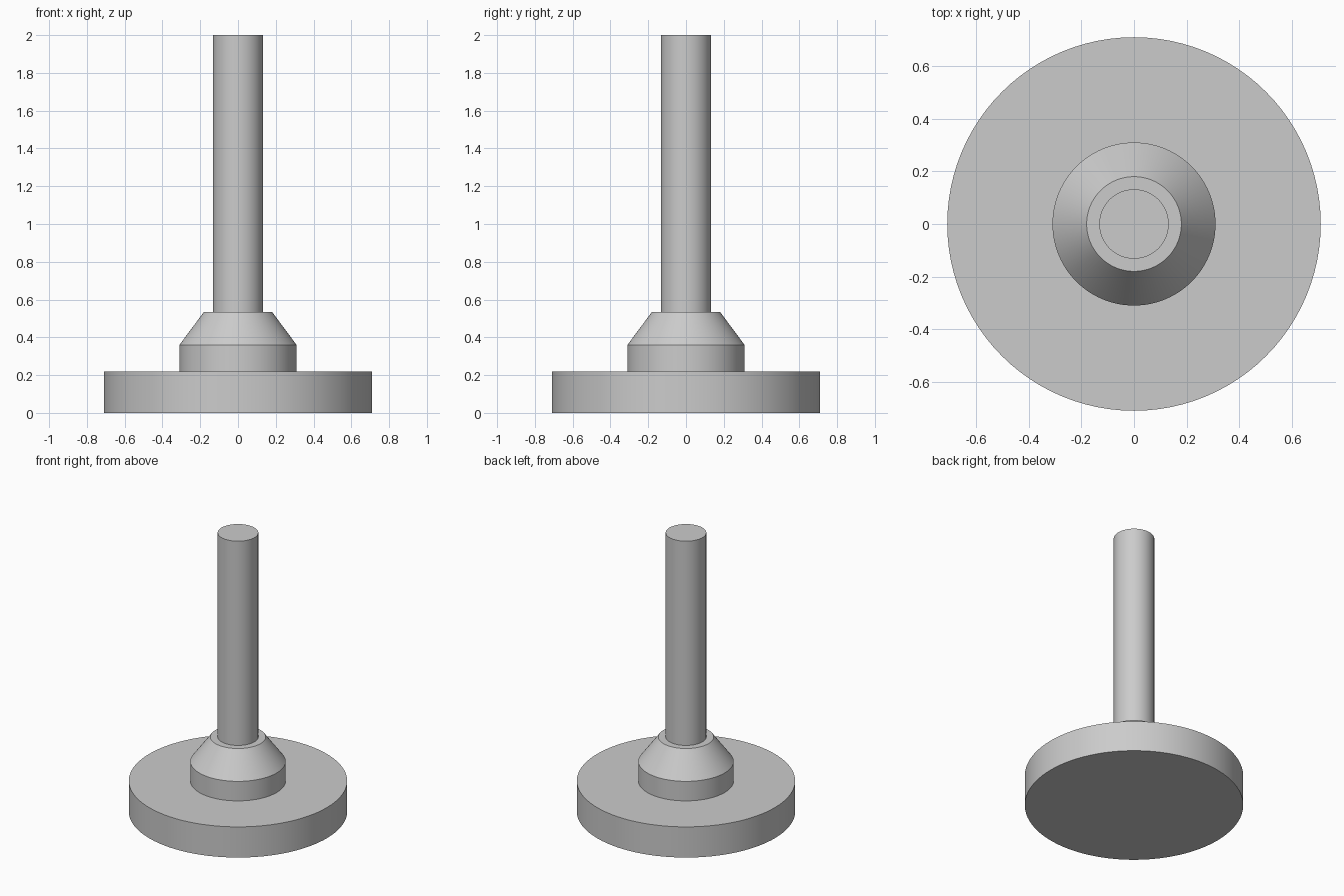
import bpy
import bmesh
from math import cos, sin, tau

cube = bpy.data.objects.get("Cube")
if cube:
    bpy.data.objects.remove(cube, do_unlink=True)

SEGMENTS = 96

grey = bpy.data.materials.new("plain_grey")
grey.use_nodes = True
colour = (0.6, 0.6, 0.6, 1)
grey.diffuse_color = colour
grey.node_tree.nodes["Principled BSDF"].inputs["Base Color"].default_value = colour


def turned_part(name, profile):
    """Closed solid of revolution from (radius, height) points, bottom to top."""
    bm = bmesh.new()
    rings = []
    for radius, z in profile:
        rings.append([bm.verts.new((radius * cos(tau * i / SEGMENTS),
                                    radius * sin(tau * i / SEGMENTS), z))
                      for i in range(SEGMENTS)])
    for low, high in zip(rings, rings[1:]):
        for i in range(SEGMENTS):
            j = (i + 1) % SEGMENTS
            bm.faces.new((low[i], low[j], high[j], high[i]))
    bm.faces.new(rings[0][::-1])
    bm.faces.new(rings[-1])
    mesh = bpy.data.meshes.new(name)
    bm.to_mesh(mesh)
    bm.free()
    mesh.materials.append(grey)
    obj = bpy.data.objects.new(name, mesh)
    bpy.context.collection.objects.link(obj)
    bpy.ops.object.select_all(action="DESELECT")
    obj.select_set(True)
    bpy.context.view_layer.objects.active = obj
    bpy.ops.object.shade_smooth_by_angle(angle=0.5)
    return obj


# Wide foot disc
turned_part("foot_disc", [(0.71, 0), (0.71, 0.22)])
# Collar with a tapered shoulder
turned_part("collar", [(0.31, 0.22), (0.31, 0.36), (0.18, 0.535)])
# Upright rod
turned_part("rod", [(0.132, 0.535), (0.132, 2)])
